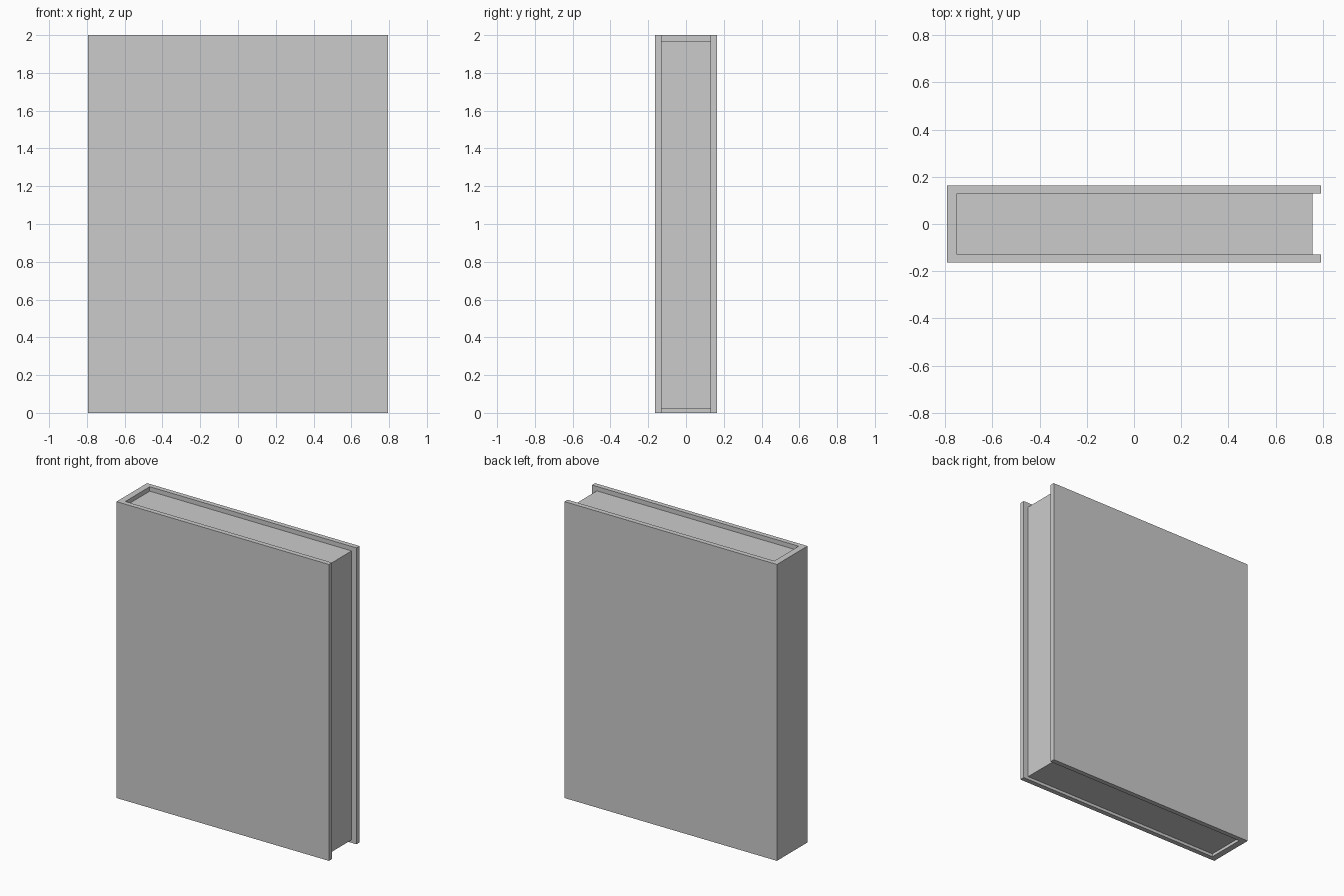
import bpy, bmesh

if "Cube" in bpy.data.objects:
    bpy.data.objects.remove(bpy.data.objects["Cube"])

W, D, H = 0.793, 0.163, 2.0      # half width, half depth, height
SPINE_X, IN_Y = -0.75, 0.13      # inner faces of the cover


def extrude_profile(name, points, z0, z1):
    """Extrude a closed outline in the xy plane from z0 to z1."""
    bm = bmesh.new()
    face = bm.faces.new([bm.verts.new((x, y, z0)) for x, y in points])
    res = bmesh.ops.extrude_face_region(bm, geom=[face])
    top = [v for v in res["geom"] if isinstance(v, bmesh.types.BMVert)]
    bmesh.ops.translate(bm, verts=top, vec=(0, 0, z1 - z0))
    bmesh.ops.recalc_face_normals(bm, faces=bm.faces)
    mesh = bpy.data.meshes.new(name)
    bm.to_mesh(mesh)
    bm.free()
    obj = bpy.data.objects.new(name, mesh)
    bpy.context.collection.objects.link(obj)
    return obj


# C-shaped cover: front board, spine, back board
half = [(W, D), (W, IN_Y), (SPINE_X, IN_Y)]
cover = [(-W, D)] + half + [(x, -y) for x, y in reversed(half)] + [(-W, -D)]
extrude_profile("cover", cover, 0.0, H)

# Page block, set in from the cover's open edges
PAGE_X = 0.757
pages = [(SPINE_X, -IN_Y), (PAGE_X, -IN_Y), (PAGE_X, IN_Y), (SPINE_X, IN_Y)]
extrude_profile("page_block", pages, 0.02, 1.97)
